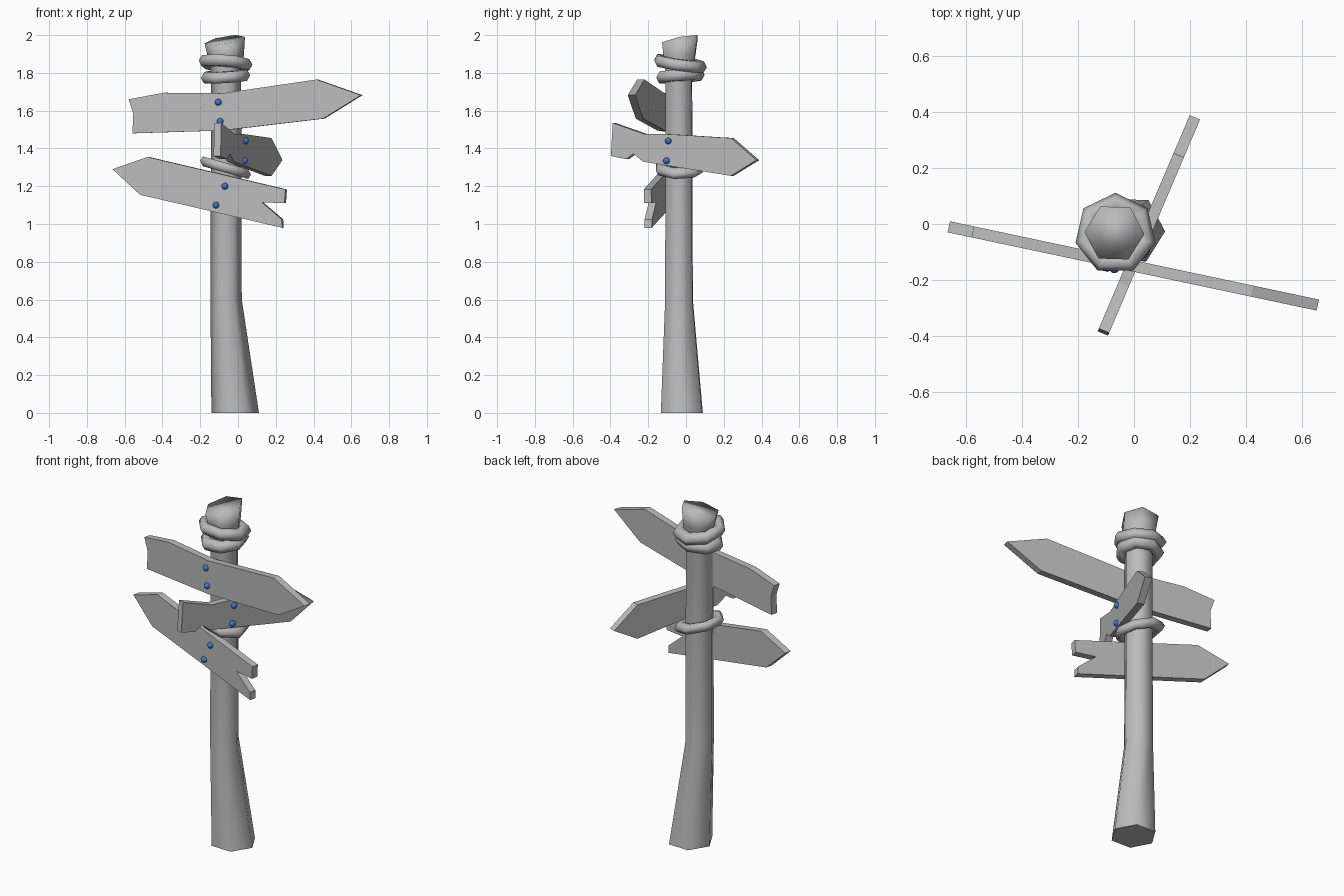
import bpy, bmesh, math
from mathutils import Matrix, Vector

cube = bpy.data.objects.get("Cube")
if cube:
    bpy.data.objects.remove(cube, do_unlink=True)


def material(name, rgb):
    m = bpy.data.materials.new(name)
    m.use_nodes = True
    m.diffuse_color = (*rgb, 1)
    m.node_tree.nodes["Principled BSDF"].inputs["Base Color"].default_value = (*rgb, 1)
    return m


GREY = material("plain grey", (0.5, 0.5, 0.5))
BLUE = material("pin blue", (0.07, 0.17, 0.6))


def finish(name, bm, mat, smooth=False):
    bmesh.ops.recalc_face_normals(bm, faces=bm.faces)
    for f in bm.faces:
        f.smooth = smooth
    mesh = bpy.data.meshes.new(name)
    bm.to_mesh(mesh)
    bm.free()
    mesh.materials.append(mat)
    obj = bpy.data.objects.new(name, mesh)
    bpy.context.collection.objects.link(obj)
    return obj


def bridge(bm, a, b):
    n = len(a)
    for i in range(n):
        bm.faces.new((a[i], a[(i + 1) % n], b[(i + 1) % n], b[i]))


# Post: six-sided, flared at the foot and cut at a slant on top
SECTIONS = [(-0.015, -0.022, 0, 0.126), (-0.063, -0.037, 0.6, 0.083),
            (-0.063, -0.038, 1.8, 0.08), (-0.065, -0.035, 1.89, 0.096),
            (-0.07, -0.032, 1.973, 0.107)]
bm = bmesh.new()
rings = []
for cx, cy, z, r in SECTIONS:
    ring = []
    for i in range(6):
        a = math.radians(60 * i - 2)
        dx, dy = r * math.cos(a), r * math.sin(a)
        tilt = 0.17 * dx + 0.2 * dy if z > 1.95 else 0
        ring.append(bm.verts.new((cx + dx, cy + dy, z + tilt)))
    rings.append(ring)
for low, high in zip(rings, rings[1:]):
    bridge(bm, low, high)
bm.faces.new(rings[-1])
bm.faces.new(rings[0])
post = finish("post", bm, GREY, True)
for p in post.data.polygons:
    p.use_smooth = p.center.z > 0.01


# Rope rings: tilted seven-sided loops
def rope(name, z, radius, thick, slope_x, slope_y):
    bm = bmesh.new()
    loops = []
    for i in range(7):
        a = math.tau * i / 7 + math.pi / 2
        loop = []
        for j in range(6):
            b = math.tau * j / 6
            r = radius + thick * math.cos(b)
            x, y = r * math.cos(a), r * math.sin(a)
            lift = slope_x * x + slope_y * y
            loop.append(bm.verts.new((x - 0.066, y - 0.035, z + lift + thick * math.sin(b))))
        loops.append(loop)
    for i in range(7):
        bridge(bm, loops[i], loops[(i + 1) % 7])
    finish(name, bm, GREY, True)


rope("rope_top", 1.85, 0.112, 0.034, -0.08, -0.14)
rope("rope_second", 1.782, 0.1, 0.034, 0.06, 0.06)
rope("rope_lower", 1.298, 0.108, 0.03, -0.28, 0)


# Boards: an outline of (distance along, height) thickened about a vertical plane
def board(name, base, along, outline, pins):
    base, along = Vector(base), Vector(along)
    out = Vector((along.y, -along.x, 0)).normalized()

    def place(u, z, depth):
        return base + along * u + out * depth + Vector((0, 0, z))

    bm = bmesh.new()
    front = [bm.verts.new(place(u, z, 0.02)) for u, z in outline]
    back = [bm.verts.new(place(u, z, -0.02)) for u, z in outline]
    bm.faces.new(front)
    bm.faces.new(back)
    bridge(bm, front, back)
    finish(name, bm, GREY)
    for i, (u, z) in enumerate(pins):
        bm = bmesh.new()
        bmesh.ops.create_icosphere(bm, subdivisions=2, radius=0.018,
                                   matrix=Matrix.Translation(place(u, z, 0.022)))
        finish(f"{name}_pin_{i + 1}", bm, BLUE, True)


FRONT = ((0, -0.15, 0), (1, -0.212, 0))
SIDE = ((0.055, 0, 0), (0.426, 1, 0))

board("upper_board", *FRONT,
      [(-0.575, 1.66), (-0.39, 1.695), (-0.08, 1.692), (0.42, 1.765), (0.655, 1.682),
       (0.455, 1.558), (-0.08, 1.495), (-0.555, 1.48), (-0.55, 1.585)],
      [(-0.1, 1.645), (-0.09, 1.543)])
board("lower_board", *FRONT,
      [(-0.66, 1.29), (-0.475, 1.355), (0.255, 1.183), (0.25, 1.11), (0.13, 1.115),
       (0.235, 1.025), (0.238, 0.98), (-0.515, 1.155)],
      [(-0.065, 1.2), (-0.112, 1.1)])
board("side_board", *SIDE,
      [(-0.38, 1.535), (-0.215, 1.477), (-0.08, 1.475), (0.245, 1.455), (0.38, 1.338),
       (0.245, 1.255), (-0.22, 1.33), (-0.27, 1.372), (-0.31, 1.343), (-0.39, 1.36)],
      [(-0.085, 1.44), (-0.095, 1.335)])
